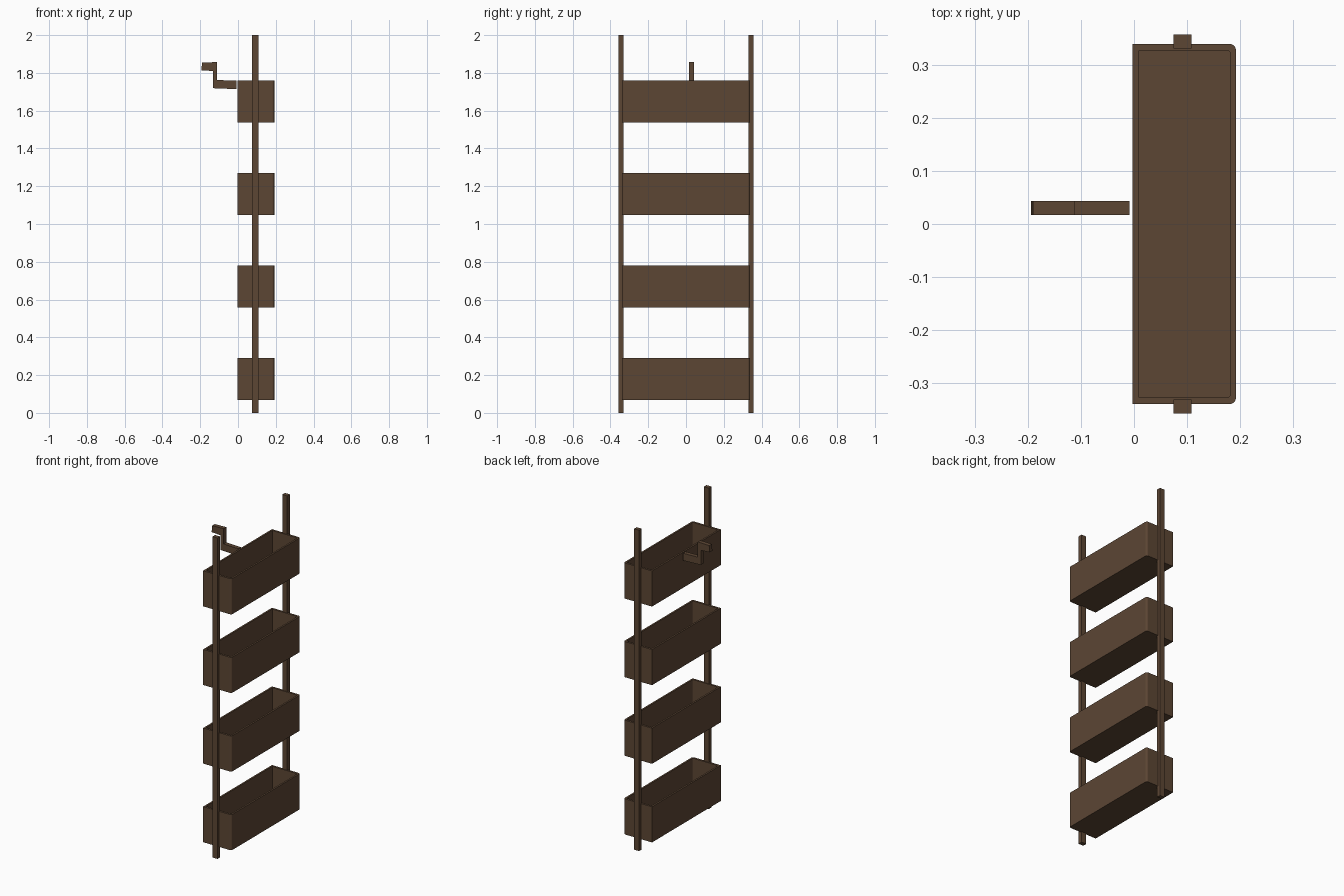
import bpy, bmesh, math

if "Cube" in bpy.data.objects:
    bpy.data.objects.remove(bpy.data.objects["Cube"])

wood = bpy.data.materials.new("dark brown wood")
wood.diffuse_color = (0.107, 0.061, 0.034, 1)
wood.use_nodes = True
wood.node_tree.nodes["Principled BSDF"].inputs["Base Color"].default_value = wood.diffuse_color


def finish(name, bm):
    bmesh.ops.recalc_face_normals(bm, faces=bm.faces)
    mesh = bpy.data.meshes.new(name)
    bm.to_mesh(mesh)
    bm.free()
    mesh.materials.append(wood)
    obj = bpy.data.objects.new(name, mesh)
    bpy.context.collection.objects.link(obj)
    return obj


def outline(x0, x1, y, r, steps=4):
    """Rectangle with the two +x corners rounded."""
    pts = [(x0, -y)]
    for i in range(steps + 1):
        a = math.radians(-90 + 90 * i / steps)
        pts.append((x1 - r + r * math.cos(a), -y + r + r * math.sin(a)))
    for i in range(steps + 1):
        a = math.radians(90 * i / steps)
        pts.append((x1 - r + r * math.cos(a), y - r + r * math.sin(a)))
    return pts + [(x0, y)]


def planter(name, z0, z1):
    bm = bmesh.new()
    outer = outline(-0.003, 0.192, 0.339, 0.012)
    inner = outline(0.008, 0.181, 0.326, 0.005)
    levels = [(outer, z0), (outer, z1), (inner, z1), (inner, z0 + 0.012)]
    rings = [[bm.verts.new((x, y, z)) for x, y in p] for p, z in levels]
    n = len(outer)
    for a, b in zip(rings, rings[1:]):
        for i in range(n):
            j = (i + 1) % n
            bm.faces.new((a[i], a[j], b[j], b[i]))
    bm.faces.new(rings[0])
    bm.faces.new(rings[-1])
    finish(name, bm)


# four open planter boxes
for k in range(4):
    z = 0.068 + 0.49 * k
    planter(f"planter_box_{k + 1}", z, z + 0.222)

# two upright posts
for side, label in ((-1, "front"), (1, "back")):
    bm = bmesh.new()
    bmesh.ops.create_cube(bm, size=1)
    for v in bm.verts:
        v.co = (0.091 + v.co.x * 0.034, side * 0.3435 + v.co.y * 0.026, 1 + v.co.z * 2)
    finish(f"{label}_post", bm)

# stepped wall hook behind the top box
profile = [(-0.008, 1.714), (-0.008, 1.759), (-0.111, 1.762), (-0.111, 1.857),
           (-0.190, 1.855), (-0.194, 1.814), (-0.132, 1.810), (-0.132, 1.719)]
bm = bmesh.new()
face = bm.faces.new([bm.verts.new((x, 0.017, z)) for x, z in profile])
ext = bmesh.ops.extrude_face_region(bm, geom=[face])
for v in ext["geom"]:
    if isinstance(v, bmesh.types.BMVert):
        v.co.y = 0.043
finish("wall_hook", bm)
